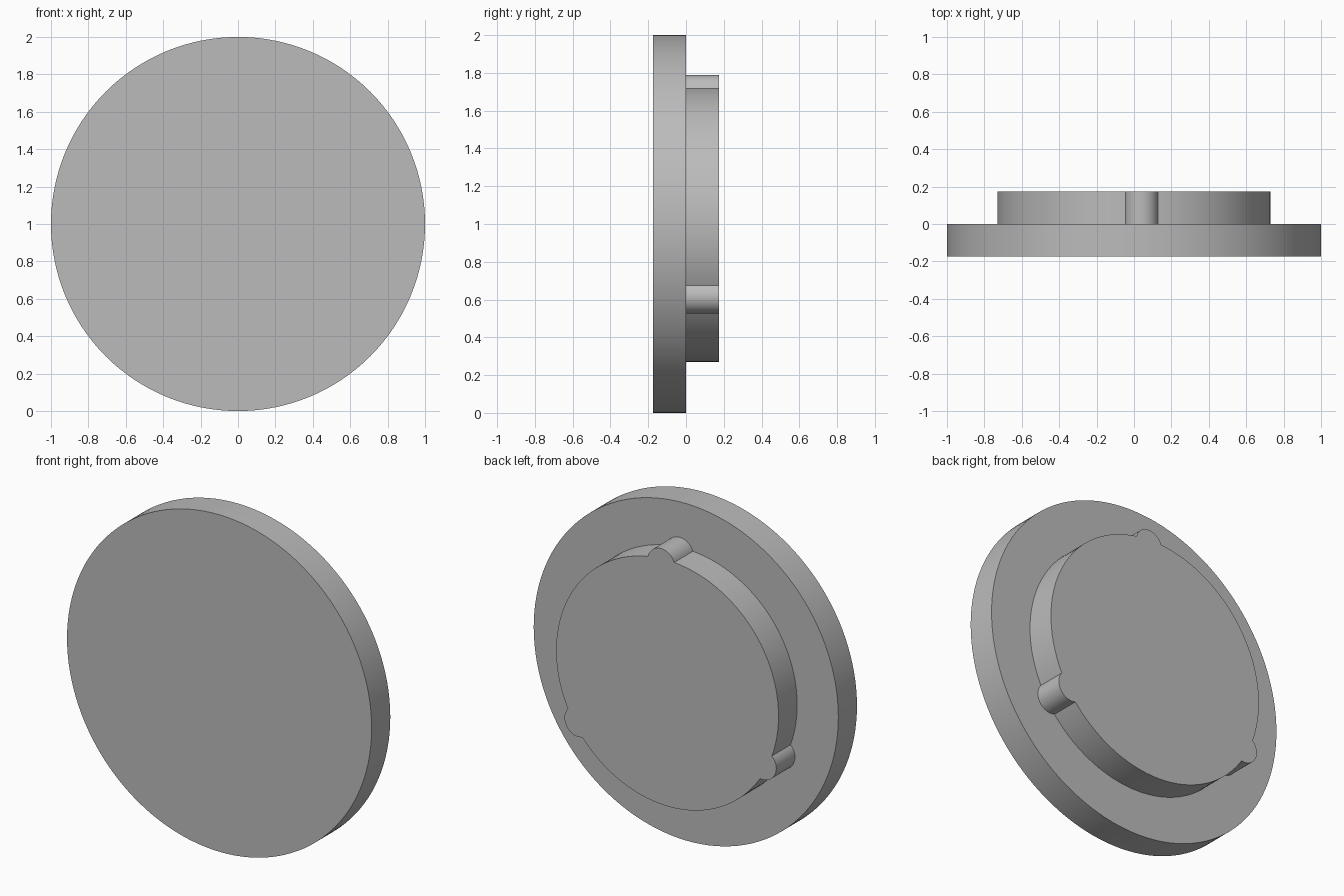
import bpy, bmesh, math
from math import cos, sin, pi

cube = bpy.data.objects.get("Cube")
if cube:
    bpy.data.objects.remove(cube, do_unlink=True)

grey = bpy.data.materials.new("plain grey")
grey.use_nodes = True
colour = (0.5, 0.5, 0.5, 1)
grey.diffuse_color = colour
grey.node_tree.nodes["Principled BSDF"].inputs["Base Color"].default_value = colour

THICK = 0.175
CENTRE_Z = 1.0


def arc(cx, cz, r, start, end, steps):
    """Points along an arc, leaving out the last one."""
    return [(cx + r * cos(start + (end - start) * i / steps),
             cz + r * sin(start + (end - start) * i / steps)) for i in range(steps)]


def plate(name, outline, y0, y1):
    """Extrude an x-z outline from y0 to y1."""
    bm = bmesh.new()
    face = bm.faces.new([bm.verts.new((x, y0, CENTRE_Z + z)) for x, z in outline])
    new = bmesh.ops.extrude_face_region(bm, geom=[face], use_keep_orig=True)["geom"]
    bmesh.ops.translate(bm, vec=(0, y1 - y0, 0),
                        verts=[v for v in new if isinstance(v, bmesh.types.BMVert)])
    bmesh.ops.recalc_face_normals(bm, faces=bm.faces)
    mesh = bpy.data.meshes.new(name)
    bm.to_mesh(mesh)
    bm.free()
    mesh.materials.append(grey)
    obj = bpy.data.objects.new(name, mesh)
    bpy.context.collection.objects.link(obj)
    bpy.ops.object.select_all(action="DESELECT")
    obj.select_set(True)
    bpy.context.view_layer.objects.active = obj
    bpy.ops.object.shade_smooth_by_angle(angle=math.radians(30))


# Front disc
plate("front_disc", arc(0, 0, 1, 0, 2 * pi, 128), -THICK, 0)

# Back boss: a circle with three rounded locating bumps
R, BUMP_R, BUMP_DIST = 0.73, 0.09, 0.70
# Half angles of the bump where it meets the boss, seen from each centre
half = math.acos((R**2 + BUMP_DIST**2 - BUMP_R**2) / (2 * R * BUMP_DIST))
bump_half = math.atan2(R * sin(half), R * cos(half) - BUMP_DIST)
outline = []
for k in range(3):
    a = math.radians(86.7) + k * 2 * pi / 3
    outline += arc(BUMP_DIST * cos(a), BUMP_DIST * sin(a), BUMP_R,
                   a - bump_half, a + bump_half, 20)
    outline += arc(0, 0, R, a + half, a + 2 * pi / 3 - half, 40)
plate("back_boss", outline, 0, THICK)
